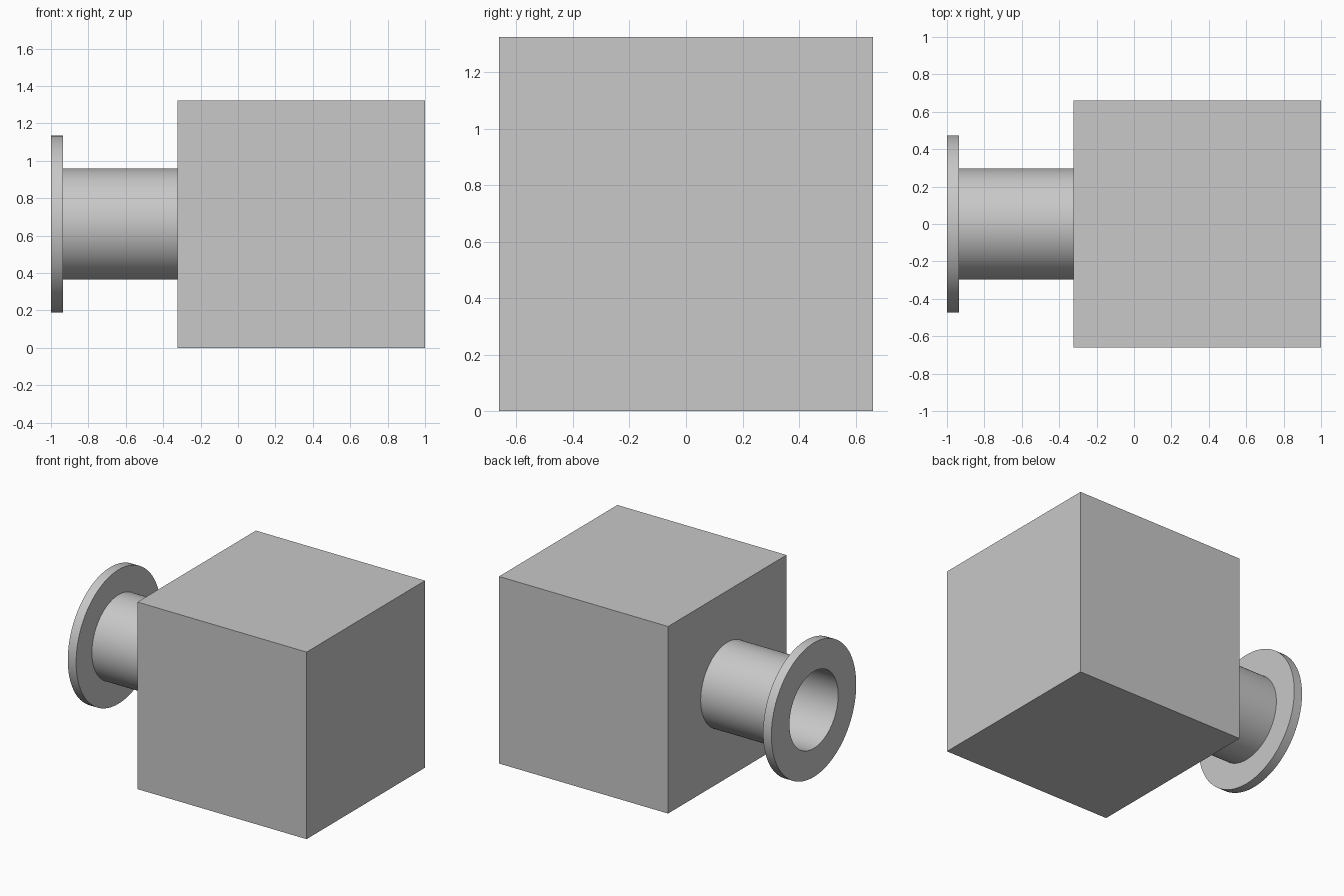
import bpy
import bmesh
import math
from mathutils import Matrix, Vector

default = bpy.data.objects.get("Cube")
if default:
    bpy.data.objects.remove(default, do_unlink=True)

SIZE = 1.323            # edge of the cubic housing
MID = SIZE / 2          # height of the port axis
FACE = 1 - SIZE         # x of the housing face that carries the port

grey = bpy.data.materials.new("light grey")
grey.use_nodes = True
colour = (0.58, 0.58, 0.58, 1)
grey.diffuse_color = colour
grey.node_tree.nodes["Principled BSDF"].inputs["Base Color"].default_value = colour


def add_object(name, bm):
    bmesh.ops.recalc_face_normals(bm, faces=bm.faces)
    mesh = bpy.data.meshes.new(name)
    bm.to_mesh(mesh)
    bm.free()
    mesh.materials.append(grey)
    obj = bpy.data.objects.new(name, mesh)
    bpy.context.collection.objects.link(obj)
    return obj


# Cubic housing
bm = bmesh.new()
bmesh.ops.create_cube(bm, size=SIZE, matrix=Matrix.Translation((1 - MID, 0, MID)))
add_object("housing", bm)

# Flanged tube port: closed (x, radius) profile turned around the x axis
outer, tube, bore = 0.474, 0.297, 0.272
profile = [(FACE, bore), (-1, bore), (-1, outer), (-0.935, outer),
           (-0.935, tube), (FACE, tube)]
bm = bmesh.new()
verts = [bm.verts.new((x, 0, MID + r)) for x, r in profile]
edges = [bm.edges.new((verts[i], verts[i + 1])) for i in range(len(verts) - 1)]
bmesh.ops.spin(bm, geom=verts + edges, cent=Vector((0, 0, MID)), axis=(1, 0, 0),
               angle=math.tau, steps=96, use_merge=True)
bmesh.ops.remove_doubles(bm, verts=bm.verts, dist=0.0001)
port = add_object("flanged_port", bm)

bpy.ops.object.select_all(action="DESELECT")
port.select_set(True)
bpy.context.view_layer.objects.active = port
bpy.ops.object.shade_smooth_by_angle(angle=math.radians(30))
